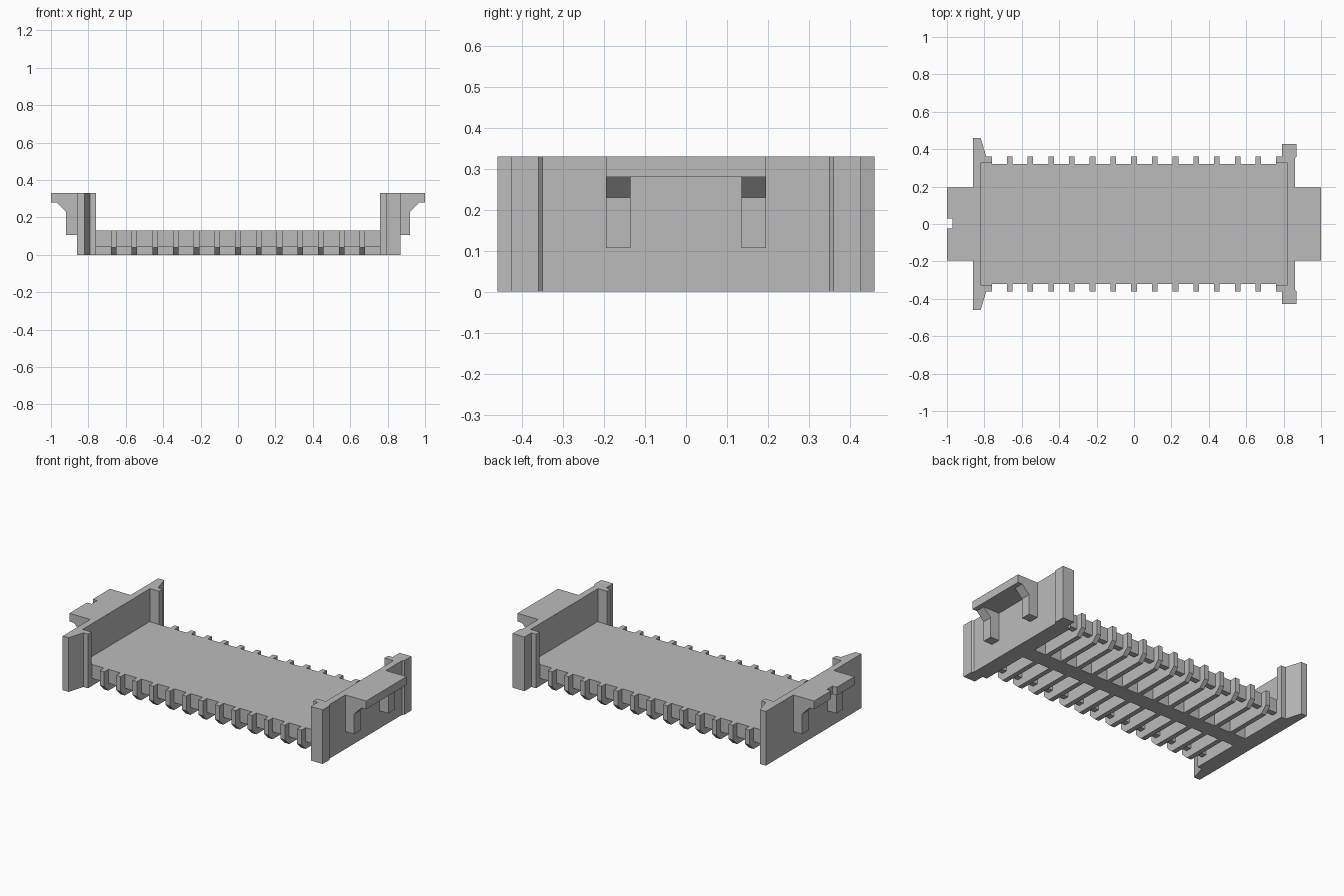
import bpy, bmesh

cube = bpy.data.objects.get("Cube")
if cube:
    bpy.data.objects.remove(cube, do_unlink=True)

grey = bpy.data.materials.new("plain grey")
grey.use_nodes = True
COLOUR = (0.5, 0.5, 0.5, 1)
grey.diffuse_color = COLOUR
grey.node_tree.nodes["Principled BSDF"].inputs["Base Color"].default_value = COLOUR


def prism(name, outline, low, high, axis):
    """Extrude a flat outline along one axis, from low to high."""
    place = {"x": lambda a, b, d: (d, a, b),
             "y": lambda a, b, d: (a, d, b),
             "z": lambda a, b, d: (a, b, d)}[axis]
    bm = bmesh.new()
    face = bm.faces.new([bm.verts.new(place(a, b, low)) for a, b in outline])
    moved = bmesh.ops.extrude_face_region(bm, geom=[face])["geom"]
    verts = [v for v in moved if isinstance(v, bmesh.types.BMVert)]
    bmesh.ops.translate(bm, verts=verts, vec=place(0, 0, high - low))
    bmesh.ops.recalc_face_normals(bm, faces=bm.faces)
    mesh = bpy.data.meshes.new(name)
    bm.to_mesh(mesh)
    bm.free()
    mesh.materials.append(grey)
    obj = bpy.data.objects.new(name, mesh)
    bpy.context.collection.objects.link(obj)
    return obj


def box(name, x, y, z):
    return prism(name, [(x[0], y[0]), (x[1], y[0]), (x[1], y[1]), (x[0], y[1])], *z, "z")


def mirrored(half):
    """Complete an outline whose second half repeats with y negated."""
    return half + [(x, -y) for x, y in reversed(half)]


FLOOR, TOP, INNER = 0.13, 0.33, 0.76

# Floor plate, edge rails and central spine
box("floor_plate", (-0.82, 0.82), (-0.32, 0.32), (0.10, FLOOR))
box("front_rail", (-INNER, INNER), (-0.32, -0.285), (0.045, FLOOR))
box("back_rail", (-INNER, INNER), (0.285, 0.32), (0.045, FLOOR))
box("spine", (-INNER, INNER), (-0.05, 0.05), (0, FLOOR - 0.01))

# Cross ribs with chamfered lower ends
rib = [(-0.36, FLOOR), (-0.36, 0.04), (-0.32, 0), (0.32, 0), (0.36, 0.04), (0.36, FLOOR)]
for i in range(-6, 7):
    x = i * 0.1108
    prism(f"rib_{i + 7}", rib, x - 0.015, x + 0.015, "x")

# End walls with flared or stepped edges
right_wall = [(-0.86, 0.46), (-0.82, 0.46), (-0.79, 0.36), (-INNER, 0.36),
              (-INNER, 0.325), (-0.82, 0.325)]
left_wall = [(0.86, 0.35), (0.87, 0.36), (0.87, 0.427), (0.79, 0.427), (0.79, 0.36),
             (INNER, 0.36), (INNER, 0.325), (0.82, 0.325)]
prism("right_end_wall", mirrored(right_wall), 0, TOP, "z")
prism("left_end_wall", mirrored(left_wall), 0, TOP, "z")

# Solid feet, shelves and brackets at both ends
bracket = [(0.85, 0.107), (0.92, 0.107), (0.92, 0.23), (0.97, 0.28), (0.97, 0.29), (0.85, 0.29)]
for side, s in (("left", 1), ("right", -1)):
    box(f"{side}_foot", sorted((s * INNER, s * 0.83)), (-0.325, 0.325), (0, FLOOR - 0.005))
    shelf = [(s * 0.85, -0.195), (s, -0.195), (s, 0.195), (s * 0.85, 0.195)]
    if side == "right":
        shelf[2:2] = [(-1, -0.025), (-0.97, -0.025), (-0.97, 0.03), (-1, 0.03)]
    prism(f"{side}_shelf", shelf, 0.28, TOP, "z")
    for end, y in (("front", -0.165), ("back", 0.165)):
        prism(f"{side}_{end}_bracket", [(s * x, z) for x, z in bracket], y - 0.03, y + 0.03, "y")
